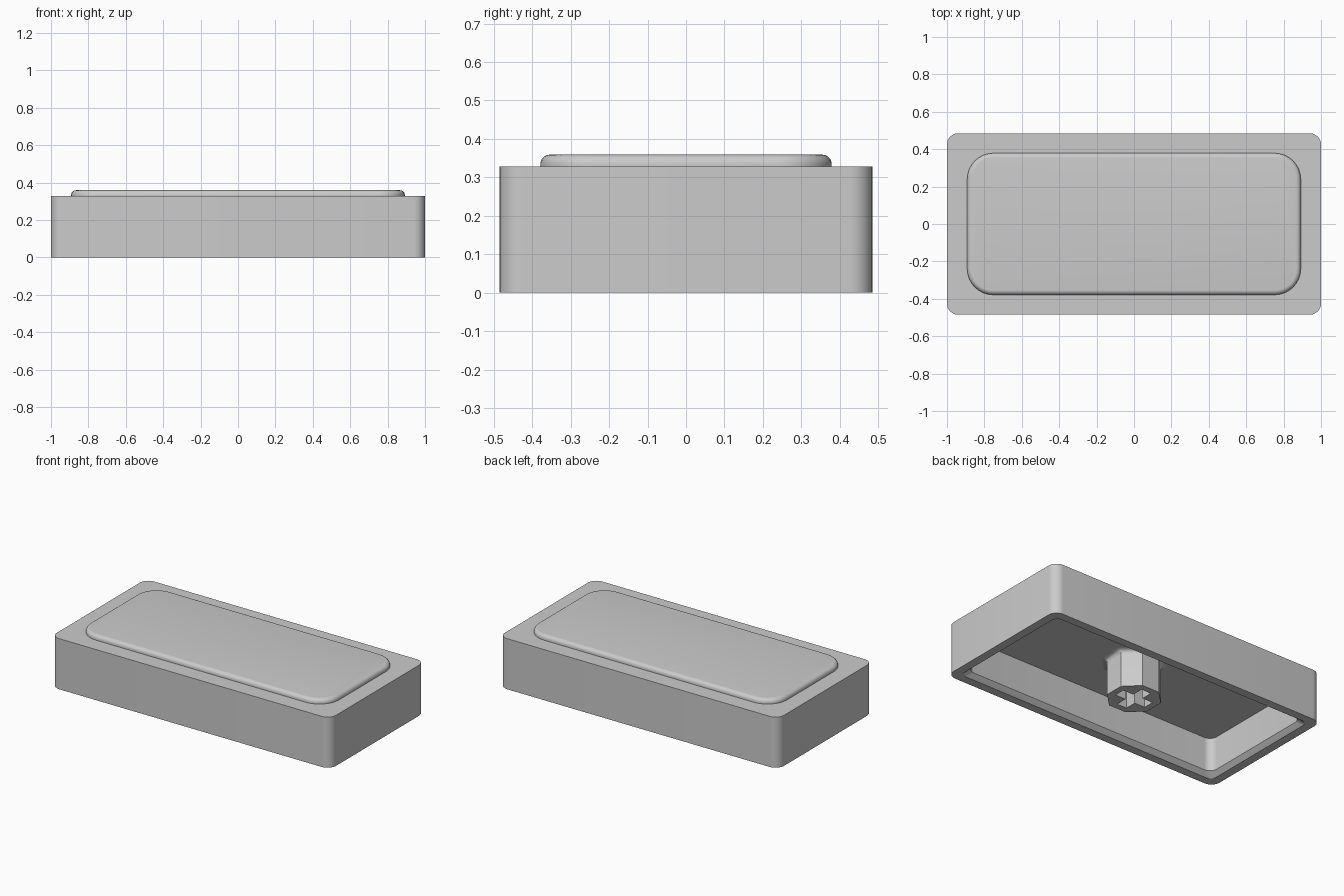
import bpy, bmesh
from math import sin, cos, pi, radians

if "Cube" in bpy.data.objects:
    bpy.data.objects.remove(bpy.data.objects["Cube"])


def rounded_rect(hx, hy, r, z, seg=8):
    """Counter-clockwise rounded rectangle as a ring of points."""
    pts = []
    for i, (sx, sy) in enumerate([(1, 1), (-1, 1), (-1, -1), (1, -1)]):
        for k in range(seg + 1):
            a = i * pi / 2 + k / seg * pi / 2
            pts.append((sx * (hx - r) + r * cos(a), sy * (hy - r) + r * sin(a), z))
    return pts


def octagon(apothem, z):
    r = apothem / cos(pi / 8)
    return [(r * cos(pi / 8 + k * pi / 4), r * sin(pi / 8 + k * pi / 4), z) for k in range(8)]


def cross(length, width, z):
    a, b = length / 2, width / 2
    quarter = [(a, -b), (a, b), (b, b)]
    pts = []
    for _ in range(4):
        pts += [(x, y, z) for x, y in quarter]
        quarter = [(-y, x) for x, y in quarter]
    return pts


def loft(name, rings):
    """Skin a list of equal-length rings and cap both ends."""
    bm = bmesh.new()
    loops = [[bm.verts.new(p) for p in ring] for ring in rings]
    for lo, hi in zip(loops, loops[1:]):
        n = len(lo)
        for i in range(n):
            j = (i + 1) % n
            bm.faces.new((lo[i], lo[j], hi[j], hi[i]))
    bm.faces.new(loops[0][::-1])
    bm.faces.new(loops[-1])
    bmesh.ops.recalc_face_normals(bm, faces=bm.faces)
    me = bpy.data.meshes.new(name)
    bm.to_mesh(me)
    bm.free()
    ob = bpy.data.objects.new(name, me)
    bpy.context.collection.objects.link(ob)
    return ob


def activate(ob):
    bpy.ops.object.select_all(action='DESELECT')
    ob.select_set(True)
    bpy.context.view_layer.objects.active = ob


HX, HY = 1.0, 0.485          # outer half sizes
TOP, PLATE_TOP = 0.328, 0.359
CEILING = 0.243

# Hollow shell: ceiling, inner wall, chamfered lip, outer wall, raised pad
rings = [
    rounded_rect(HX - 0.082, HY - 0.082, 0.05, CEILING),
    rounded_rect(HX - 0.082, HY - 0.082, 0.05, 0.028),
    rounded_rect(HX - 0.055, HY - 0.055, 0.04, 0.0),
    rounded_rect(HX, HY, 0.06, 0.0),
    rounded_rect(HX, HY, 0.06, TOP),
    rounded_rect(0.892, 0.379, 0.14, TOP),
]
edge = 0.025
for k in range(7):
    a = k / 6 * pi / 2
    inset = edge * (1 - cos(a))
    rings.append(rounded_rect(0.892 - inset, 0.379 - inset, 0.14 - inset,
                              PLATE_TOP - edge + edge * sin(a)))
shell = loft("shell", rings)

# Central stem with a small fillet where it meets the ceiling
fillet = 0.03
stem_rings = [octagon(0.15, 0.0)]
for k in range(5):
    a = k / 4 * pi / 2
    stem_rings.append(octagon(0.15 + fillet * (1 - cos(a)), CEILING - fillet + fillet * sin(a)))
stem = loft("stem", stem_rings)

# Cross-shaped socket cut into the stem
cutter = loft("socket_cutter", [cross(0.22, 0.07, -0.05), cross(0.22, 0.07, 0.205)])
cutter.hide_render = True
mod = stem.modifiers.new("socket", 'BOOLEAN')
mod.operation = 'DIFFERENCE'
mod.solver = 'EXACT'
mod.object = cutter
activate(stem)
bpy.ops.object.modifier_apply(modifier=mod.name)
bpy.data.objects.remove(cutter, do_unlink=True)

# Smooth rounded areas, keep hard edges
for ob in (shell, stem):
    activate(ob)
    bpy.ops.object.shade_smooth_by_angle(angle=radians(30))
